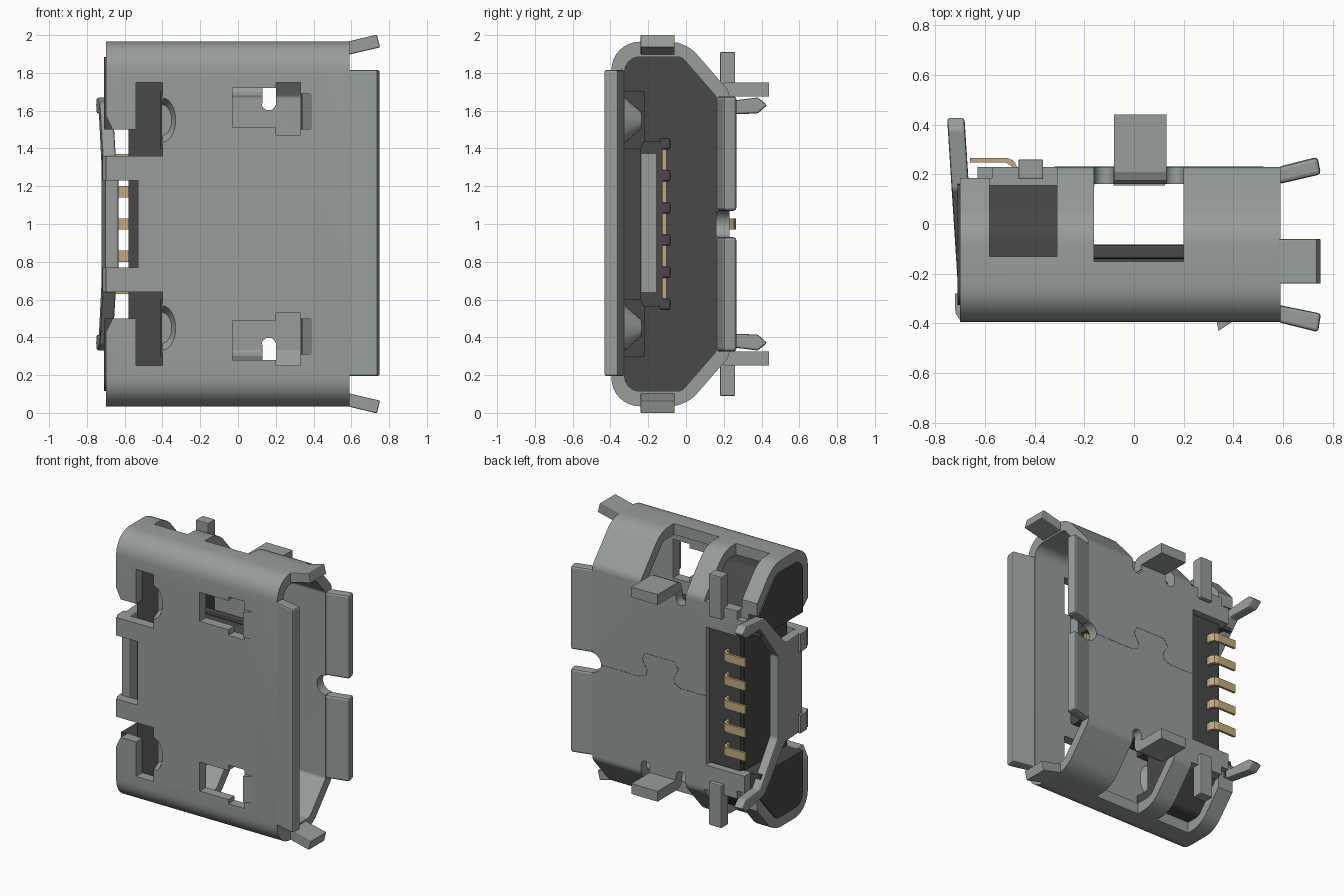
import bpy, bmesh, math
from mathutils import Vector

if "Cube" in bpy.data.objects:
    bpy.data.objects.remove(bpy.data.objects["Cube"], do_unlink=True)


def material(name, rgb):
    m = bpy.data.materials.new(name)
    m.use_nodes = True
    m.diffuse_color = (*rgb, 1)
    m.node_tree.nodes["Principled BSDF"].inputs["Base Color"].default_value = (*rgb, 1)
    return m


METAL = material("steel grey", (0.31, 0.34, 0.33))
PLASTIC = material("dark plastic", (0.065, 0.065, 0.065))
GOLD = material("gold", (0.54, 0.41, 0.20))
SIDES = (("upper", 1), ("lower", -1))


def place(axis, u, v, w):
    """Map a 2D point and a depth to 3D, extruding along the axis."""
    return {"x": (w, u, v), "y": (u, w, v), "z": (u, v, w)}[axis]


def add_prism(bm, pts, axis, a, b):
    lo = [bm.verts.new(place(axis, u, v, a)) for u, v in pts]
    hi = [bm.verts.new(place(axis, u, v, b)) for u, v in pts]
    bm.faces.new(lo)
    bm.faces.new(hi)
    for i in range(len(pts)):
        j = (i + 1) % len(pts)
        bm.faces.new((lo[i], lo[j], hi[j], hi[i]))


def finish(name, bm, mat, bevel=0):
    bmesh.ops.recalc_face_normals(bm, faces=bm.faces[:])
    mesh = bpy.data.meshes.new(name)
    bm.to_mesh(mesh)
    bm.free()
    ob = bpy.data.objects.new(name, mesh)
    bpy.context.collection.objects.link(ob)
    mesh.materials.append(mat)
    if bevel:
        mod = ob.modifiers.new("Bevel", "BEVEL")
        mod.width, mod.segments = bevel, 2
    return ob


def prism(name, pts, axis, a, b, mat=METAL, bevel=0):
    bm = bmesh.new()
    add_prism(bm, pts, axis, a, b)
    return finish(name, bm, mat, bevel)


def box(name, x0, x1, y0, y1, z0, z1, mat=METAL, bevel=0):
    return prism(name, [(x0, y0), (x1, y0), (x1, y1), (x0, y1)], "z", z0, z1, mat, bevel)


def half_cone(name, z, y0, y1, r0, r1):
    """Cone along y, flattened at the edge of the front slot."""
    bm = bmesh.new()
    bmesh.ops.create_cone(bm, cap_ends=True, segments=24, radius1=r0, radius2=r1, depth=y1 - y0)
    for v in bm.verts:
        v.co = (max(-.405, -.40 + v.co.x * .6), (y0 + y1) / 2 + v.co.z, z + v.co.y)
    bmesh.ops.remove_doubles(bm, verts=bm.verts[:], dist=.0001)
    return finish(name, bm, METAL)


def rounded(corners, steps=8):
    """Round each (u, v, radius) corner of a polygon."""
    out = []
    for i, (u, v, r) in enumerate(corners):
        p = Vector((u, v))
        d1 = (Vector(corners[i - 1][:2]) - p).normalized()
        d2 = (Vector(corners[(i + 1) % len(corners)][:2]) - p).normalized()
        half = d1.angle(d2) / 2
        t = r / math.tan(half)
        c = p + (d1 + d2).normalized() * r / math.sin(half)
        a, b = p + d1 * t - c, p + d2 * t - c
        total = a.angle(b)
        for k in range(steps + 1):
            f = k / steps
            q = (a * math.sin((1 - f) * total) + b * math.sin(f * total)) / math.sin(total)
            out.append(tuple(c + q))
    return out


def section(half):
    """Mirror half a cross-section about mid height and round it."""
    top = [(y, 1 + h, r) for y, h, r in half]
    low = [(y, 1 - h, r) for y, h, r in reversed(half)]
    return rounded(top + low)


def span(s, a, b):
    """Height range at distances a to b from mid height."""
    return sorted((1 + s * a, 1 + s * b))


def cut(target, cutters):
    for c in cutters:
        c.hide_render = True
        mod = target.modifiers.new("Cut", "BOOLEAN")
        mod.operation, mod.solver, mod.object = "DIFFERENCE", "EXACT", c
    bpy.context.view_layer.update()
    graph = bpy.context.evaluated_depsgraph_get()
    mesh = bpy.data.meshes.new_from_object(target.evaluated_get(graph))
    target.modifiers.clear()
    target.data = mesh
    for c in cutters:
        bpy.data.objects.remove(c, do_unlink=True)


def circle(x, z, r):
    return [(x + r * math.cos(math.tau * k / 24), z + r * math.sin(math.tau * k / 24)) for k in range(24)]


def smooth(ob):
    bpy.ops.object.select_all(action="DESELECT")
    ob.select_set(True)
    bpy.context.view_layer.objects.active = ob
    bpy.ops.object.shade_smooth_by_angle(angle=math.radians(30))


# Folded metal shell
outer = section([(-.395, .965, .15), (.0, .965, .2), (.23, .70, .08)])
inner = section([(-.325, .885, .08), (-.023, .885, .06), (.16, .674, .03)])
shell = prism("shell", outer, "x", -.70, .59)
cutters = [prism("cavity", inner, "x", -1, 1)]
openings = [
    (-.03, .21, -.5, -.2, .51, .72),    # latch window
    (.20, .33, -.5, -.2, .47, .75),     # wide end of latch window
    (-.54, -.40, -.5, -.3, .36, .75),   # front slot
    (-.8, -.53, -.5, -.3, .36, .50),    # gap beside hook
    (-.58, -.31, -.13, .3, .68, 1.1),   # rear side opening
    (-.16, .20, -.15, .3, .68, 1.1),    # main side opening
    (-.8, -.57, .185, .3, .62, 1.1),    # end of rear band
]
for tag, s in SIDES:
    for x0, x1, y0, y1, h0, h1 in openings:
        cutters.append(box("cutter", x0, x1, y0, y1, *span(s, h0, h1)))
    for x in (-.12, .163):
        cutters.append(prism("cutter", circle(x, 1 + s * .64, .038), "y", .1, .3))
        cutters.append(box("cutter", x - .038, x + .038, .1, .3, *span(s, .64, .70)))
    chamfer = [(-.75, .45), (-.64, .45), (-.75, .68)]
    cutters.append(prism("cutter", [(x, 1 + s * h) for x, h in chamfer], "y", -.5, -.3))
    cutters.append(half_cone("cutter", 1 + s * .55, -.40, -.30, .12, .06))
cutters += [
    box("cutter", -.8, -.53, -.5, -.3, .77, 1.23),
    box("cutter", -.8, -.63, .155, .3, .34, 1.66),
    box("cutter", -.8, -.32, .1, .3, .5, 1.5),
    prism("cutter", circle(.59, 1, .07), "y", .1, .3),
]
cut(shell, cutters)
smooth(shell)

# Plastic body with recessed rear and pockets behind the dimples
body = prism("plastic_body", inner, "x", -.71, -.30, PLASTIC)
cut(body, [box("cutter", -.9, -.58, -.5, .5, .5, 1.5)]
    + [box("cutter", -.41, -.2, -.4, -.22, *span(s, .40, .70)) for tag, s in SIDES])
smooth(body)
box("plastic_back_block", -.575, -.325, .10, .195, .51, 1.49, PLASTIC)

# Tongue with teeth, contacts and end plate
smooth(prism("tongue", rounded([(-.24, .56, .035), (-.125, .56, .035), (-.125, 1.44, .035), (-.24, 1.44, .035)]),
             "x", -.32, .35, PLASTIC))
box("tongue_plate", .2, .355, -.235, -.16, .64, 1.37)
for i in range(6):
    z = 1 + (i - 2.5) * .17
    box("tongue_tooth", -.32, .35, -.14, -.083, z - .03, z + .03, PLASTIC, .01)
lead = [(-.66, .265), (-.51, .265), (-.485, .255), (-.47, .23), (-.47, .18),
        (-.49, .18), (-.49, .23), (-.515, .248), (-.66, .248)]
for i in range(5):
    z = 1 + (i - 2) * .17
    box("contact", -.32, .33, -.127, -.104, z - .055, z + .055, GOLD)
    prism("solder_lead", lead, "z", z - .03, z + .03, GOLD)

# Flared mouth
prism("front_flare", [(.58, -.395), (.58, -.325), (.752, -.36), (.74, -.435)], "z", .195, 1.815, METAL, .012)
for tag, s in SIDES:
    prism(tag + "_back_flare", [(.58, .16), (.58, .23), (.738, .27), (.752, .20)], "z",
          *span(s, .07, .675), METAL, .015)
    side = [(.58, .895), (.58, .965), (.735, 1.003), (.752, .935)]
    prism(tag + "_side_flare", [(x, 1 + s * h) for x, h in side], "y", -.24, -.06, METAL, .006)

    # Mounting tabs, the larger one folded out of the back wall
    fold = [(.16, .64), (.16, .70), (.175, .735), (.21, .75), (.44, .75), (.44, .675), (.23, .675), (.23, .64)]
    prism(tag + "_mounting_tab", [(y, 1 + s * h) for y, h in fold], "x", -.08, .13)
    box(tag + "_locating_tab", -.465, -.365, .18, .26, *span(s, .60, .91), METAL, .006)

    # Latch lip and inward dimple
    prism(tag + "_latch_lip", [(.33, -.38), (.34, -.43), (.40, -.39), (.40, -.38)], "z", *span(s, .50, .69))
    smooth(half_cone(tag + "_dimple", 1 + s * .55, -.335, -.235, .13, .04))

    # Hook folding the shell round to the rear brace
    prism(tag + "_hook", [(-.67, -.395), (-.70, -.385), (-.717, -.36), (-.72, -.33), (-.72, -.28), (-.65, -.28),
                          (-.65, -.325), (-.53, -.325), (-.53, -.395)], "z", *span(s, .23, .36))

# Rear brace: leaning plate with two splayed legs
half = [(-.33, .36), (-.12, .36), (.14, .64), (.38, .67), (.43, .63), (.38, .585), (.20, .58), (-.02, .30)]
loop = [(y, 1 + h) for y, h in half] + [(y, 1 - h) for y, h in reversed(half)]
bm = bmesh.new()
add_prism(bm, loop, "x", -.705, -.635)
for v in bm.verts:
    v.co.x -= .064 * (v.co.y + .3)
finish("rear_brace", bm, METAL, .01)

# Interlocking seam on the back wall
seam = [(.52, 1), (.22, 1), (.16, 1.02), (.15, 1.06), (.19, 1.13), (.17, 1.18), (-.07, 1.18),
        (-.10, 1.13), (-.06, 1.06), (-.07, 1.02), (-.12, 1), (-.32, 1)]
bm = bmesh.new()
for (x0, z0), (x1, z1) in zip(seam, seam[1:]):
    n = Vector((z0 - z1, x1 - x0)).normalized() * .0015
    add_prism(bm, [(x0 + n.x, z0 + n.y), (x1 + n.x, z1 + n.y), (x1 - n.x, z1 - n.y), (x0 - n.x, z0 - n.y)],
              "y", .226, .231)
finish("back_seam", bm, PLASTIC)
